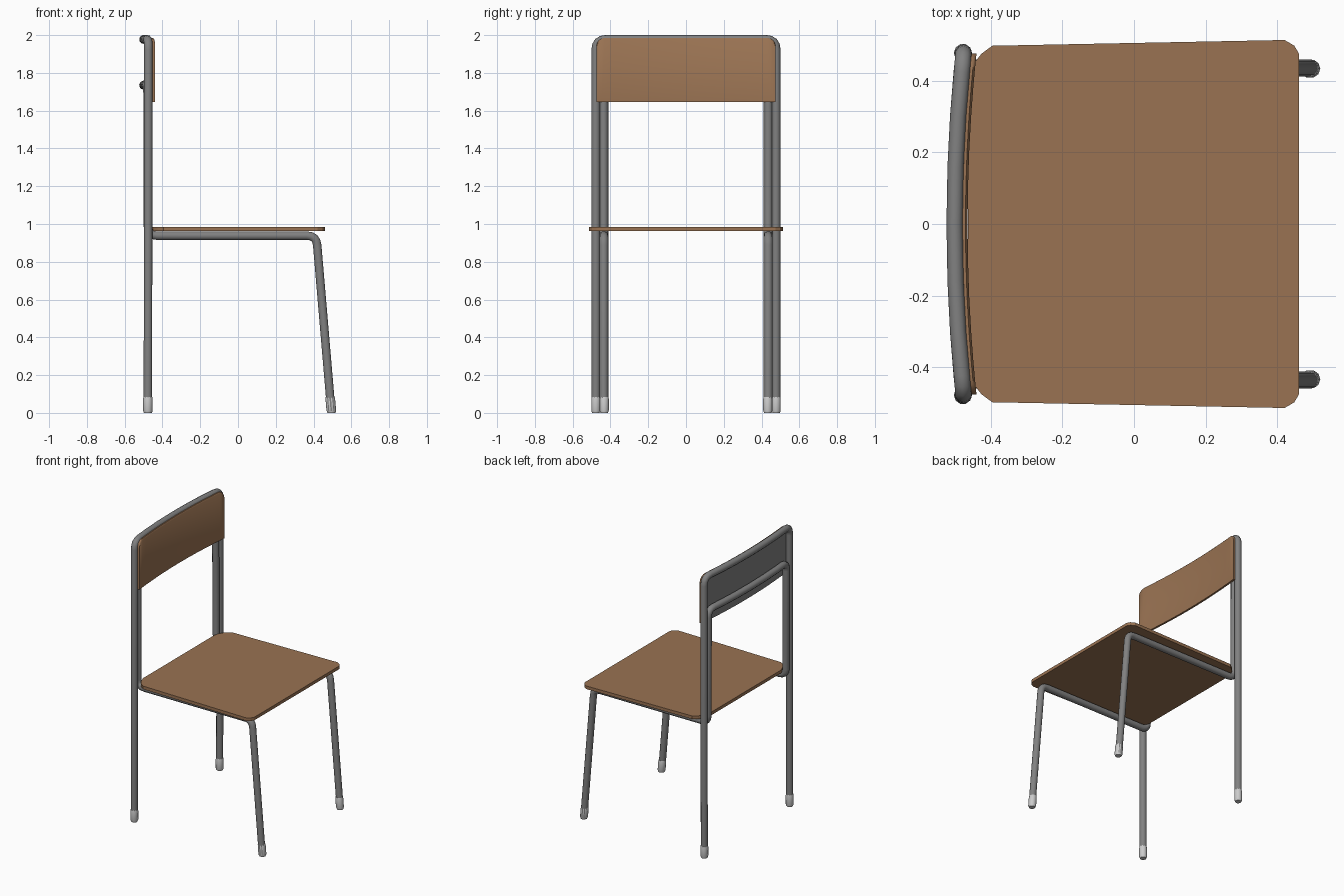
import bpy, bmesh, math
from mathutils import Vector

if "Cube" in bpy.data.objects:
    bpy.data.objects.remove(bpy.data.objects["Cube"])

R = 0.0235          # tube radius


def material(name, rgb):
    m = bpy.data.materials.new(name)
    m.diffuse_color = (*rgb, 1)
    m.use_nodes = True
    m.node_tree.nodes["Principled BSDF"].inputs["Base Color"].default_value = m.diffuse_color
    return m


WOOD = material("wood", (0.32, 0.17, 0.085))
STEEL = material("steel", (0.22, 0.22, 0.22))
RUBBER = material("rubber", (0.6, 0.6, 0.6))


def link(name, mesh, *mats):
    ob = bpy.data.objects.new(name, mesh)
    bpy.context.collection.objects.link(ob)
    for m in mats:
        mesh.materials.append(m)
    return ob


def smooth(ob, angle=35):
    bpy.ops.object.select_all(action='DESELECT')
    ob.select_set(True)
    bpy.context.view_layer.objects.active = ob
    bpy.ops.object.shade_smooth_by_angle(angle=math.radians(angle))


def fillet(points, radius, steps=4):
    """Round the sharp bends of a polyline, leaving gentle ones alone."""
    pts = [Vector(p) for p in points]
    out = [pts[0]]
    for a, b, c in zip(pts, pts[1:], pts[2:]):
        u, v = (a - b).normalized(), (c - b).normalized()
        if u.angle(v) > 2.5:
            out.append(b)
            continue
        p, q = b + u * radius, b + v * radius
        for i in range(steps + 1):
            t = i / steps
            out.append(p * (1 - t) ** 2 + b * 2 * t * (1 - t) + q * t * t)
    return out + [pts[-1]]


def tube(name, points):
    cu = bpy.data.curves.new(name, 'CURVE')
    cu.dimensions = '3D'
    cu.bevel_depth, cu.bevel_resolution, cu.use_fill_caps = R, 3, True
    sp = cu.splines.new('POLY')
    sp.points.add(len(points) - 1)
    for sp_pt, p in zip(sp.points, points):
        sp_pt.co = (*p, 1)
    tmp = bpy.data.objects.new(name + "_path", cu)
    bpy.context.collection.objects.link(tmp)
    bpy.context.view_layer.update()
    mesh = bpy.data.meshes.new_from_object(tmp)
    mesh.materials.clear()
    bpy.data.objects.remove(tmp)
    smooth(link(name, mesh, STEEL), 50)


def bow(y):
    return -0.5 + 0.025 * (y / 0.477) ** 2


def crossbar(half, z):
    return [(bow(y), y, z) for y in (half, 0.3, 0.16, 0, -0.16, -0.3, -half)]


# Outer frame: rear legs and top rail in one tube
top = crossbar(0.477, 1.977)
tube("rear_frame", fillet([(-0.477, 0.477, 0.01)] + top + [(-0.477, -0.477, 0.01)], 0.055))

# Inner frame: front legs, seat rails, rear uprights and lower back rail
side = [(0.494, 0.435, 0.01), (0.415, 0.435, 0.938), (-0.477, 0.435, 0.938)]
mirror = [(x, -y, z) for x, y, z in reversed(side)]
tube("front_frame", fillet(side + crossbar(0.435, 1.735) + mirror, 0.05))

# Foot caps, following the slope of each leg
for label, x, y, slope in (("rear", -0.477, 0.477, 0), ("front", 0.495, 0.433, -0.085)):
    for s, sname in ((1, "left"), (-1, "right")):
        bm = bmesh.new()
        rings = []
        for z, r in ((0, 0.021), (0.012, 0.0255), (0.075, 0.0255), (0.085, 0.0235)):
            rings.append([bm.verts.new((x + slope * z + r * math.cos(a), s * y + r * math.sin(a), z))
                          for a in (math.tau * i / 10 for i in range(10))])
        for lo, hi in zip(rings, rings[1:]):
            for i in range(10):
                j = (i + 1) % 10
                bm.faces.new((lo[i], lo[j], hi[j], hi[i]))
        bm.faces.new(rings[0][::-1])
        bm.faces.new(rings[-1])
        mesh = bpy.data.meshes.new("foot")
        bm.to_mesh(mesh)
        bm.free()
        smooth(link(f"{label}_{sname}_foot", mesh, RUBBER), 50)

# Seat: flat board with cut corners
half = [(0.46, 0.475), (0.447, 0.497), (0.42, 0.513), (-0.395, 0.497),
        (-0.425, 0.475), (-0.445, 0.45), (-0.463, 0.40)]
outline = half + [(x, -y) for x, y in reversed(half)]
bm = bmesh.new()
face = bm.faces.new([bm.verts.new((x, y, 0.963)) for x, y in outline])
ext = bmesh.ops.extrude_face_region(bm, geom=[face])
bmesh.ops.translate(bm, vec=(0, 0, 0.022),
                    verts=[v for v in ext["geom"] if isinstance(v, bmesh.types.BMVert)])
bmesh.ops.recalc_face_normals(bm, faces=bm.faces)
mesh = bpy.data.meshes.new("seat")
bm.to_mesh(mesh)
bm.free()
link("seat", mesh, WOOD)

# Backrest: bowed panel with rounded top corners and a grey rear face
W, CR = 0.475, 0.045
ys = [0, 0.1, 0.2, 0.3, 0.38, 0.43, 0.447, 0.462, 0.471, W]
ys = [-y for y in ys[:0:-1]] + ys
bm = bmesh.new()
cols = []
for y in ys:
    d = min(CR, max(0, abs(y) - (W - CR)))
    zt = 1.985 - CR + math.sqrt(CR * CR - d * d)
    xf = bow(y) + 0.036
    cols.append([bm.verts.new(p) for p in ((xf, y, 1.645), (xf, y, zt - 0.008), (xf - 0.006, y, zt),
                                           (xf - 0.014, y, zt), (xf - 0.014, y, 1.645))])
for a, b in zip(cols, cols[1:]):
    for i in range(5):
        j = (i + 1) % 5
        f = bm.faces.new((a[i], b[i], b[j], a[j]))
        f.material_index = 1 if i == 3 else 0
bm.faces.new(cols[0])
bm.faces.new(cols[-1][::-1])
bmesh.ops.recalc_face_normals(bm, faces=bm.faces)
mesh = bpy.data.meshes.new("backrest")
bm.to_mesh(mesh)
bm.free()
smooth(link("backrest", mesh, WOOD, STEEL), 50)
